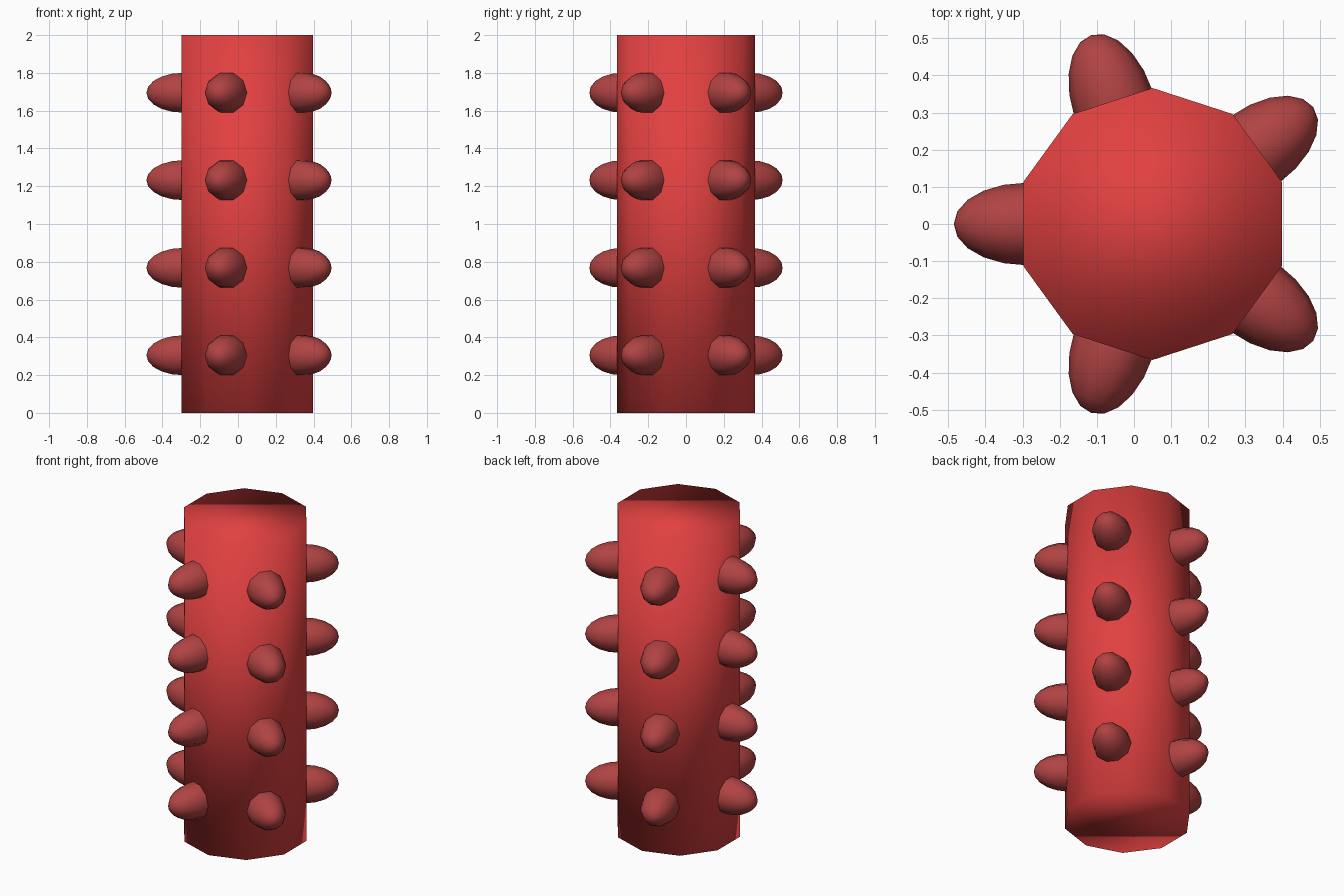
import bpy, bmesh, math
from mathutils import Matrix, Vector

if "Cube" in bpy.data.objects:
    bpy.data.objects.remove(bpy.data.objects["Cube"])

CX = 0.05                                  # body axis offset along x
BODY_R = 0.366
KNOB_DIST, KNOB_LEN, KNOB_R = 0.34, 0.195, 0.111


def material(name, color):
    m = bpy.data.materials.new(name)
    m.diffuse_color = (*color, 1)
    m.use_nodes = True
    m.node_tree.nodes["Principled BSDF"].inputs["Base Color"].default_value = m.diffuse_color
    return m


def add_object(name, bm, mat):
    bmesh.ops.recalc_face_normals(bm, faces=bm.faces)
    for f in bm.faces:
        f.smooth = True
    me = bpy.data.meshes.new(name)
    bm.to_mesh(me)
    bm.free()
    me.materials.append(mat)
    ob = bpy.data.objects.new(name, me)
    bpy.context.collection.objects.link(ob)
    return ob


red = material("bright red", (0.76, 0.052, 0.052))
dark_red = material("dark red", (0.44, 0.056, 0.056))

# Ten-sided body with a corner pointing to +y, smooth over the rims
bm = bmesh.new()
ring = [(CX + BODY_R * math.cos(math.radians(90 + 36 * i)),
         BODY_R * math.sin(math.radians(90 + 36 * i)), 0) for i in range(10)]
base = bm.faces.new([bm.verts.new(p) for p in ring])
top = bmesh.ops.extrude_face_region(bm, geom=[base], use_keep_orig=True)
bmesh.ops.translate(bm, vec=(0, 0, 2),
                    verts=[g for g in top["geom"] if isinstance(g, bmesh.types.BMVert)])
add_object("body", bm, red)

# Rounded knobs: five columns of four, each centred on a side of the body
for col in range(5):
    a = math.radians(180 + 72 * col)
    out = Vector((math.cos(a), math.sin(a), 0))
    up = Vector((0, 0, 1))
    side = out.cross(up)
    rot = Matrix((up, side, out)).transposed().to_4x4()
    for row, z in enumerate((0.305, 0.768, 1.232, 1.695)):
        pos = Vector((CX, 0, z)) + out * KNOB_DIST
        bm = bmesh.new()
        bmesh.ops.create_uvsphere(
            bm, u_segments=10, v_segments=10, radius=1,
            matrix=Matrix.Translation(pos) @ rot
            @ Matrix.Diagonal((KNOB_R, KNOB_R, KNOB_LEN, 1)))
        add_object(f"knob_{col + 1}_{row + 1}", bm, dark_red)
